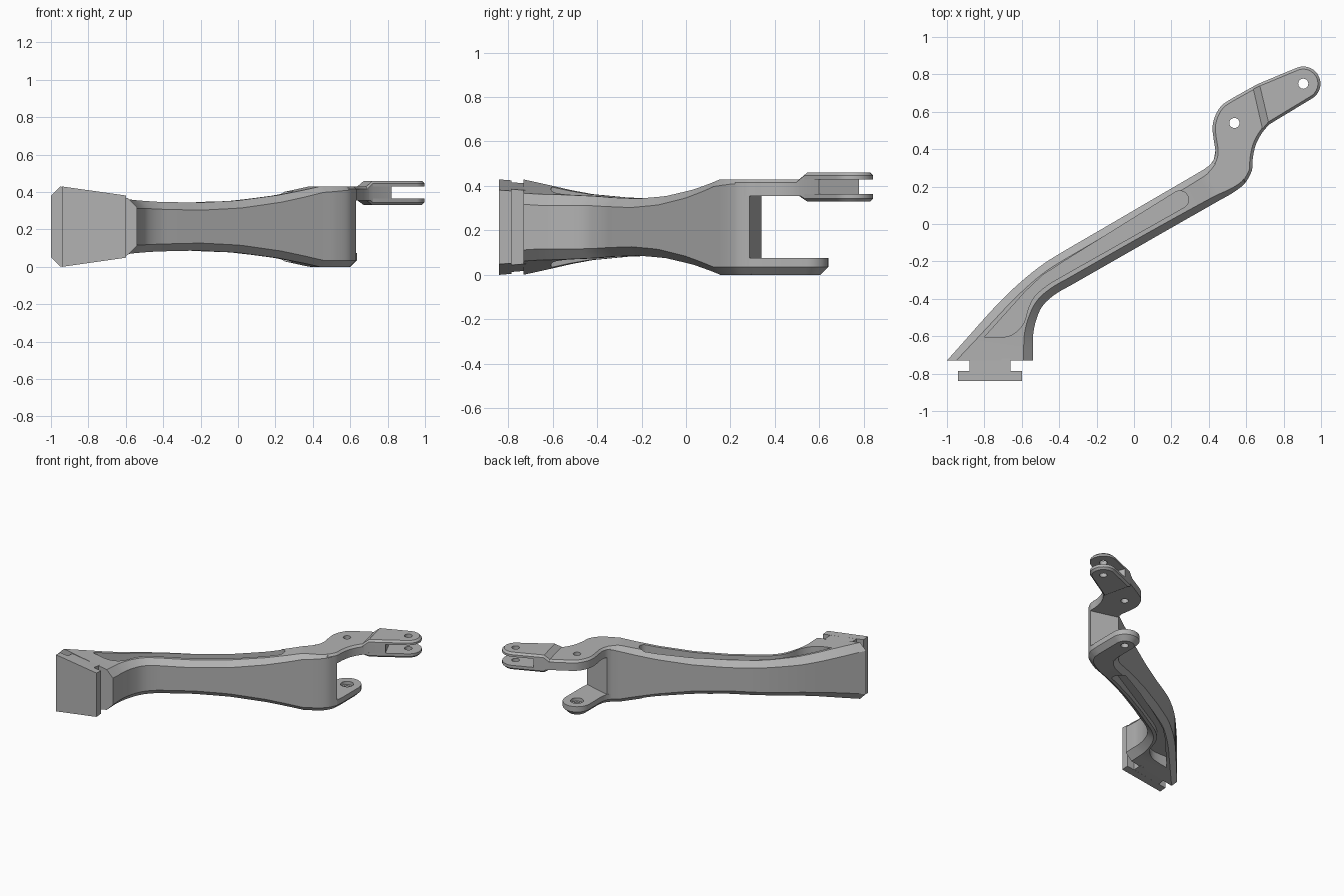
import bpy, bmesh
from math import sin, cos, radians
from mathutils import Vector

cube = bpy.data.objects.get("Cube")
if cube:
    bpy.data.objects.remove(cube, do_unlink=True)

GREY = (0.45, 0.45, 0.45, 1)
metal = bpy.data.materials.new("plain grey metal")
metal.use_nodes = True
metal.diffuse_color = GREY
metal.node_tree.nodes["Principled BSDF"].inputs["Base Color"].default_value = GREY

MID = 0.215
# half height of the beam against the distance along the arm
HALF = [(-1.24, .215), (-.94, .166), (-.8, .148), (-.55, .133), (-.3, .128),
        (-.05, .139), (.2, .168), (.34, .192), (.46, .215)]


def spline(p, t):
    """Smooth curve through the tuples in p, t running from 0 to 1."""
    n = len(p) - 1
    i = min(int(t * n), n - 1)
    f = t * n - i
    a, b, c, d = (p[max(0, min(n, i + k))] for k in (-1, 0, 1, 2))
    return [w + .5 * f * (y - v + f * (2 * v - 5 * w + 4 * y - z + f * (3 * (w - y) + z - v)))
            for v, w, y, z in zip(a, b, c, d)]


def half_height(x, y):
    s = .87 * x + .5 * y
    if s <= HALF[0][0]:
        return HALF[0][1]
    for (a, ha), (b, hb) in zip(HALF, HALF[1:]):
        if s <= b:
            return ha + (hb - ha) * (s - a) / (b - a)
    return HALF[-1][1]


def finish(bm, name):
    bmesh.ops.recalc_face_normals(bm, faces=bm.faces)
    mesh = bpy.data.meshes.new(name)
    bm.to_mesh(mesh)
    bm.free()
    mesh.materials.append(metal)
    ob = bpy.data.objects.new(name, mesh)
    bpy.context.collection.objects.link(ob)
    return ob


def loft(name, stations):
    """Stations: left xy, right xy, (z range left), (z range right), top and bottom chamfer."""
    bm = bmesh.new()
    rings = []
    for l, r, zl, zr, ct, cb in stations:
        l, r = Vector(l), Vector(r)
        d = (r - l).normalized()
        if ct == 0:
            pts = [(l, zl[0]), (l, zl[1]), (r, zr[1]), (r, zr[0])]
        else:
            pts = [(l + d * cb, zl[0]), (l, zl[0] + cb), (l, zl[1] - ct), (l + d * ct, zl[1]),
                   (r - d * ct, zr[1]), (r, zr[1] - ct), (r, zr[0] + cb), (r - d * cb, zr[0])]
        rings.append([bm.verts.new((p.x, p.y, z)) for p, z in pts])
    n = len(rings[0])
    for a, b in zip(rings, rings[1:]):
        for i in range(n):
            bm.faces.new((a[i], a[(i + 1) % n], b[(i + 1) % n], b[i]))
    bm.faces.new(rings[0])
    bm.faces.new(rings[-1])
    return finish(bm, name)


def plate(name, outline, z0, z1, chamfer=0, up=True):
    """Flat plate with one chamfered rim, on its top or on its underside."""
    bm = bmesh.new()
    start, end = (z0, z1 - chamfer) if up else (z1, z0 + chamfer)
    base = bm.faces.new([bm.verts.new((x, y, start)) for x, y in outline])
    cap = bm.faces.new([bm.verts.new((x, y, end)) for x, y in outline])
    n = len(outline)
    bv, cv = list(base.verts), list(cap.verts)
    for i in range(n):
        j = (i + 1) % n
        bm.faces.new((bv[i], bv[j], cv[j], cv[i]))
    bmesh.ops.recalc_face_normals(bm, faces=bm.faces)
    if chamfer:
        bmesh.ops.inset_individual(bm, faces=[cap], thickness=chamfer, depth=chamfer,
                                   use_even_offset=True)
    return finish(bm, name)


def arc(cx, cy, r, a0, a1, n=16):
    return [(cx + r * cos(radians(a0 + (a1 - a0) * i / n)),
             cy + r * sin(radians(a0 + (a1 - a0) * i / n))) for i in range(n + 1)]


def curve(p, n=30):
    return [tuple(spline(p, i / n)) for i in range(n + 1)]


def cut(ob, cutter):
    mod = ob.modifiers.new("cut", 'BOOLEAN')
    mod.object = cutter
    mod.solver = 'EXACT'
    bpy.context.view_layer.objects.active = ob
    bpy.ops.object.modifier_apply(modifier=mod.name)
    bpy.data.objects.remove(cutter, do_unlink=True)


def drill(ob, x, y, r, z0, z1):
    cut(ob, plate("drill", arc(x, y, r, 0, 345, 23), z0, z1))


def beam_station(lx, ly, rx, ry, ct=0, cb=0):
    hl, hr = half_height(lx, ly), half_height(rx, ry)
    return ((lx, ly), (rx, ry), (MID - hl, MID + hl), (MID - hr, MID + hr), ct, cb)


# Main arm: left x, y, right x, y, top chamfer, bottom chamfer
ARM = [(-1, -.73, -.54, -.73, .05, .05), (-.9, -.618, -.54, -.66, .05, .05),
       (-.8, -.505, -.54, -.6, .048, .048), (-.7, -.398, -.525, -.52, .045, .045),
       (-.6, -.305, -.49, -.44, .042, .042), (-.5, -.225, -.42, -.375, .04, .04),
       (-.4, -.16, -.31, -.312, .04, .04), (-.15, -.014, -.06, -.169, .04, .04),
       (.1, .132, .19, -.026, .038, .038), (.34, .272, .43, .111, .033, .035),
       (.385, .3, .53, .168, .026, .035), (.41, .32, .595, .22, .02, .035),
       (.425, .34, .63, .285, .02, .035)]
arm = loft("main_arm", [beam_station(*p) for p in curve(ARM, 72)])

# Mirrored lightening pockets in the top and underside of the arm
pocket = (curve([(-.8, -.605), (-.7, -.605), (-.64, -.585), (-.59, -.53), (-.565, -.45),
                 (-.53, -.385), (-.46, -.325), (-.38, -.277)], 21)
          + arc(.245, .13, .047, -60, 120)
          + [(-.38, -.203), (-.49, -.275), (-.58, -.36)])
for z0, z1 in ((.31, .6), (-.2, .12)):
    cut(arm, plate("pocket", pocket, z0, z1))

# T-shaped mounting foot
neck = loft("foot_neck", [beam_station(-.88, -.79, -.66, -.79), beam_station(-.88, -.72, -.66, -.72)])
flange = loft("foot_flange", [beam_station(-.94, -.84, -.6, -.84),
                              beam_station(-.94, -.785, -.6, -.785)])

# Upper lug, bent sideways towards the fork
left_edge = curve([(.41, .32), (.427, .345), (.435, .39), (.425, .46), (.42, .52), (.435, .58),
                   (.47, .635), (.53, .675)], 24) + [(.655, .745)]
right_edge = curve([(.72, .53), (.68, .48), (.65, .42), (.635, .35), (.63, .285),
                    (.595, .22)], 20)
upper_lug = plate("upper_lug", left_edge + right_edge, .355, .43, .015)
drill(upper_lug, .537, .54, .027, .2, .6)

# Lower lug with a counterbored hole
lower_lug = plate("lower_lug", [(.41, .32), (.427, .345), (.435, .39), (.435, .54)]
                  + arc(.535, .54, .1, 180, 0)[1:]
                  + [(.635, .35), (.63, .285), (.595, .22)], 0, .075, .035, up=False)
drill(lower_lug, .537, .54, .027, -.1, .3)
drill(lower_lug, .537, .54, .045, .05, .3)

# Fork: stepped root and two round-ended prongs
root = [((.635, .735), (.69, .495), .355, .43), ((.67, .752), (.722, .532), .33, .46),
        ((.735, .779), (.82, .597), .33, .46)]
loft("fork_root", [(l, r, (a, b), (a, b), .014, .014) for l, r, a, b in root])
prong = [(.722, .532), (.67, .752)] + arc(.905, .75, .092, 113, -56, 24)
upper_prong = plate("upper_prong", prong, .43, .46, .014)
lower_prong = plate("lower_prong", prong, .33, .365, .014, up=False)
for ob in (upper_prong, lower_prong):
    drill(ob, .905, .75, .027, .2, .6)

# Smooth the rounded walls, keep machined edges crisp
bpy.ops.object.select_all(action='DESELECT')
for ob in bpy.context.collection.objects:
    if ob.type == 'MESH' and metal.name in ob.data.materials:
        ob.select_set(True)
        bpy.context.view_layer.objects.active = ob
bpy.ops.object.shade_smooth_by_angle(angle=radians(25))
